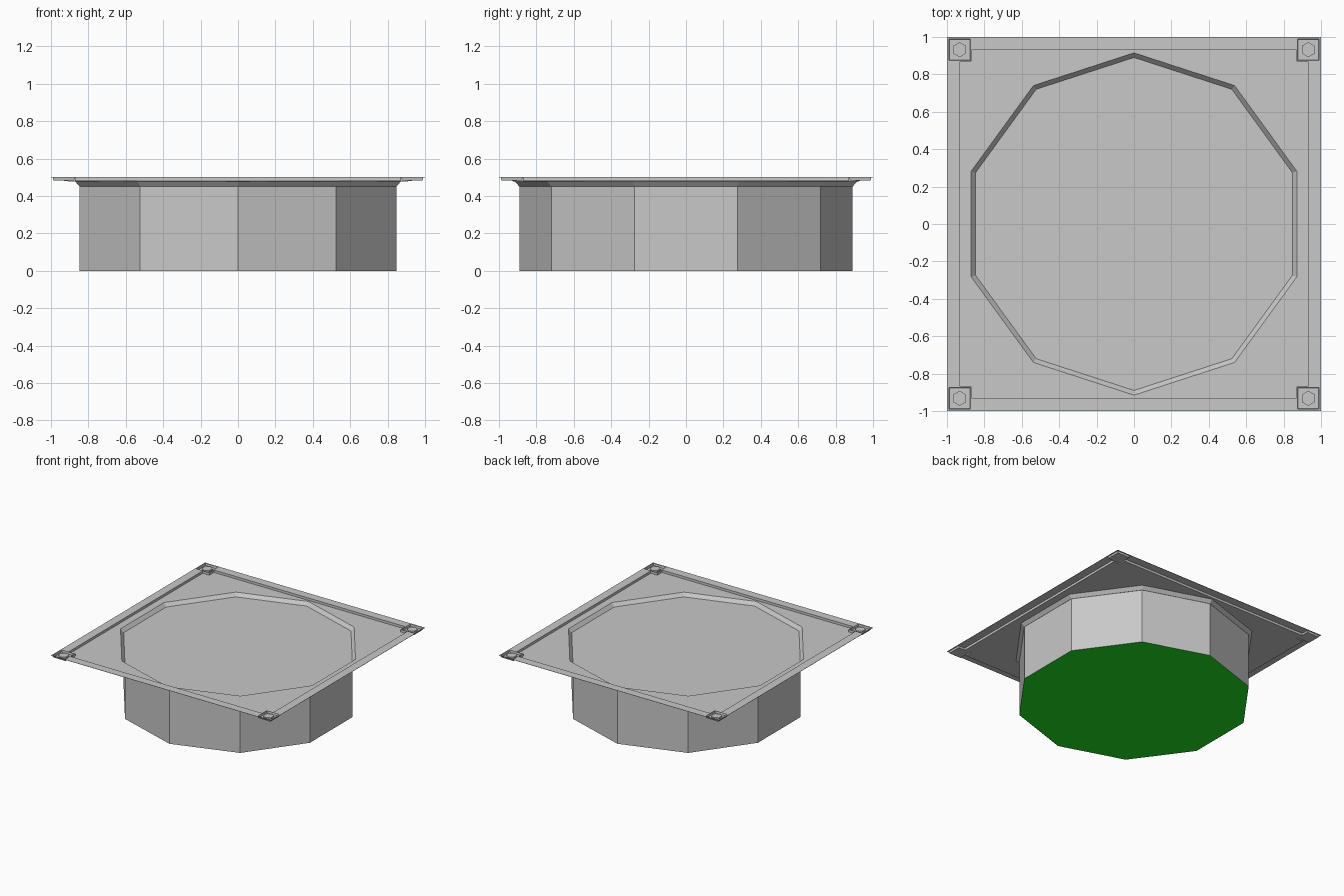
import bpy
import bmesh
from math import cos, sin, pi
from mathutils import Vector

cube = bpy.data.objects.get("Cube")
if cube:
    bpy.data.objects.remove(cube)


def material(name, rgb):
    mat = bpy.data.materials.new(name)
    mat.use_nodes = True
    mat.diffuse_color = (*rgb, 1)
    mat.node_tree.nodes["Principled BSDF"].inputs["Base Color"].default_value = (*rgb, 1)
    return mat


GRAY = material("light gray", (0.58, 0.58, 0.58))
GREEN = material("green", (0.017, 0.82, 0.017))

# Heights and plan sizes
TOP, PLATE, FLOOR = 0.5, 0.48, 0.452
BODY_R, RIM_R = 0.89, 0.915
PAD, PAD_HALF = 0.932, 0.058


def polygon(radius, sides, cx=0, cy=0, start=pi / 2):
    return [(cx + radius * cos(start + 2 * pi * i / sides),
             cy + radius * sin(start + 2 * pi * i / sides)) for i in range(sides)]


def square(half, cx=0, cy=0):
    return polygon(half * 2 ** 0.5, 4, cx, cy, pi / 4)


def notched_square(edge, notch):
    points = []
    for turn in range(4):
        c, s = round(cos(turn * pi / 2)), round(sin(turn * pi / 2))
        for x, y in ((edge, notch), (notch, notch), (notch, edge)):
            points.append((x * c - y * s, x * s + y * c))
    return points


def ring(bm, points, z):
    return [bm.verts.new((x, y, z)) for x, y in points]


def band(bm, lower, upper, inward=False):
    n = len(lower)
    for i in range(n):
        j = (i + 1) % n
        quad = [lower[i], lower[j], upper[j], upper[i]]
        bm.faces.new(quad[::-1] if inward else quad)


def sheet(bm, *loops):
    """Flat upward-facing sheet bounded by an outer loop and its holes."""
    edges = []
    for loop in loops:
        for i, v in enumerate(loop):
            w = loop[(i + 1) % len(loop)]
            edges.append(bm.edges.get((v, w)) or bm.edges.new((v, w)))
    made = bmesh.ops.triangle_fill(bm, edges=edges, use_beauty=True, normal=Vector((0, 0, 1)))
    for face in made["geom"]:
        if isinstance(face, bmesh.types.BMFace):
            face.normal_update()
            if face.normal.z < 0:
                face.normal_flip()


def finish(bm, name, *mats):
    mesh = bpy.data.meshes.new(name)
    bm.to_mesh(mesh)
    bm.free()
    obj = bpy.data.objects.new(name, mesh)
    for mat in mats:
        mesh.materials.append(mat)
    bpy.context.collection.objects.link(obj)
    return obj


corners = [(sx, sy) for sx in (-1, 1) for sy in (-1, 1)]

# Thin top tray: raised lip, stepped plate, flared rim and shallow floor
bm = bmesh.new()
outer = ring(bm, square(1), TOP)
lip = ring(bm, notched_square(0.93, 0.87), TOP)
step = ring(bm, notched_square(0.93, 0.87), PLATE)
rim = ring(bm, polygon(RIM_R, 10), PLATE)
base = ring(bm, polygon(BODY_R, 10), FLOOR)
wells = [ring(bm, square(PAD_HALF, sx * PAD, sy * PAD), TOP) for sx, sy in corners]
sheet(bm, outer, lip, *wells)
band(bm, step, lip, inward=True)
sheet(bm, step, rim)
band(bm, base, rim, inward=True)
bm.faces.new(base)
tray = finish(bm, "top_tray", GRAY)
skin = tray.modifiers.new("thickness", "SOLIDIFY")
skin.thickness = 0.002
skin.offset = -1

# Ten-sided body with a green underside
bm = bmesh.new()
low = ring(bm, polygon(BODY_R, 10), 0)
high = ring(bm, polygon(BODY_R, 10), FLOOR - 0.002)
band(bm, low, high)
bm.faces.new(low[::-1]).material_index = 1
finish(bm, "body", GRAY, GREEN)

# Corner wells, each holding a hexagonal bolt head
for sx, sy in corners:
    side = ("left" if sx > 0 else "right") + ("_front" if sy < 0 else "_back")
    cx, cy = sx * PAD, sy * PAD

    bm = bmesh.new()
    well_top = ring(bm, square(PAD_HALF, cx, cy), TOP)
    well_low = ring(bm, square(PAD_HALF - 0.003, cx, cy), TOP - 0.016)
    band(bm, well_low, well_top, inward=True)
    bm.faces.new(well_low)
    well = finish(bm, side + "_well", GRAY)
    wall = well.modifiers.new("thickness", "SOLIDIFY")
    wall.thickness = 0.001
    wall.offset = -1

    bm = bmesh.new()
    bolt_low = ring(bm, polygon(0.04, 6, cx, cy), TOP - 0.016)
    bolt_top = ring(bm, polygon(0.04, 6, cx, cy), TOP - 0.004)
    band(bm, bolt_low, bolt_top)
    bm.faces.new(bolt_top)
    finish(bm, side + "_bolt", GRAY)
